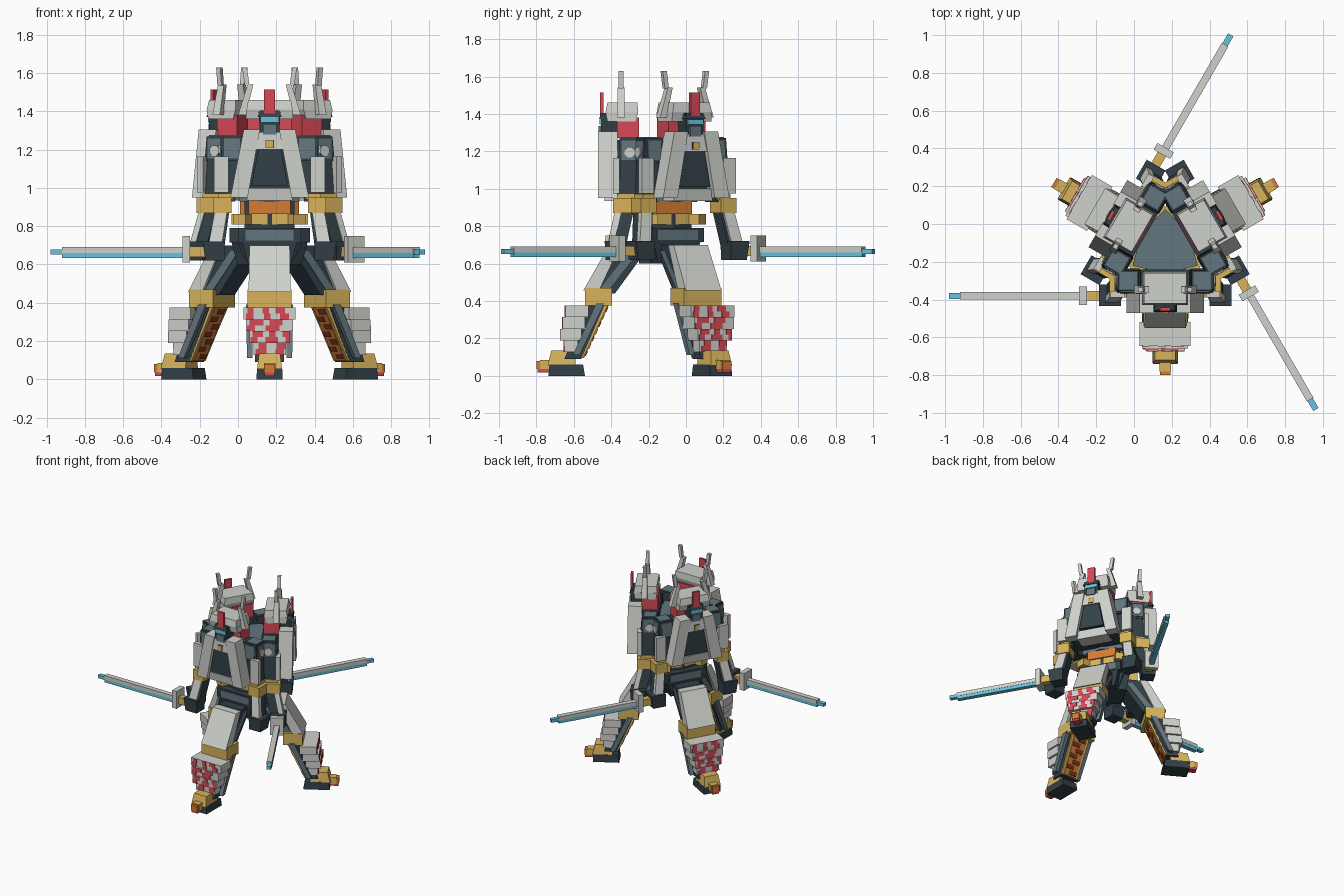
import bpy, bmesh, math, random

random.seed(7)
CENTRE = (0.165, -0.12, 0.0)


def material(name, rgb):
    m = bpy.data.materials.new(name)
    m.diffuse_color = (*rgb, 1)
    return m


LIGHT = material("light_grey", (0.62, 0.635, 0.60))
DARK = material("dark_slate", (0.032, 0.052, 0.063))
SLATE = material("blue_slate", (0.125, 0.18, 0.205))
GOLD = material("gold", (0.68, 0.45, 0.105))
ORANGE = material("orange", (0.66, 0.20, 0.035))
RUST = material("rust", (0.20, 0.04, 0.015))
RED = material("red", (0.68, 0.065, 0.09))
BLUE = material("light_blue", (0.13, 0.56, 0.74))


def make_mesh(name, mat, verts, faces):
    me = bpy.data.meshes.new(name)
    me.from_pydata(verts, [], faces)
    me.materials.append(mat)
    bm = bmesh.new()
    bm.from_mesh(me)
    bmesh.ops.recalc_face_normals(bm, faces=bm.faces)
    bm.to_mesh(me)
    bm.free()
    return me


def emit(name, mat, verts, faces):
    """One mesh, placed three times around the shared centre."""
    me = make_mesh(name, mat, [(x, -r, z) for x, r, z in verts], faces)
    for i in range(3):
        ob = bpy.data.objects.new(f"{name}_{i + 1}", me)
        ob.location = CENTRE
        ob.rotation_euler.z = i * math.tau / 3
        bpy.context.collection.objects.link(ob)


FACES = [(0, 1, 2, 3), (4, 7, 6, 5), (0, 4, 5, 1), (1, 5, 6, 2), (2, 6, 7, 3), (3, 7, 4, 0)]


def block(name, mat, lo, hi, both=False):
    """Six-sided block between two rectangles (x0, x1, r0, r1, z); r points outward."""
    for s in ((1, -1) if both else (1,)):
        v = [(s * x, r, z) for x0, x1, r0, r1, z in (lo, hi)
             for x, r in ((x0, r0), (x1, r0), (x1, r1), (x0, r1))]
        emit(name + ("_left" if s > 0 else "_right") * both, mat, v, FACES)


def box(name, mat, x, r, z, both=False):
    block(name, mat, (*x, *r, z[0]), (*x, *r, z[1]), both)


def disc(name, mat, x0, x1, r, z, rad, n=8):
    for s in (1, -1):
        v = [(s * x, r + rad * math.cos((k + .5) * math.tau / n),
              z + rad * math.sin((k + .5) * math.tau / n)) for x in (x0, x1) for k in range(n)]
        f = [tuple(range(n)), tuple(range(n, 2 * n))]
        f += [(k, (k + 1) % n, n + (k + 1) % n, n + k) for k in range(n)]
        emit(name + ("_left" if s > 0 else "_right"), mat, v, f)


def prism(name, mat, rad0, rad1, z0, z1):
    """Truncated triangle around the shared centre."""
    v = []
    for rad, z in ((rad0, z0), (rad1, z1)):
        for k in range(6):
            a = math.radians(k * 60 - 90)
            q = rad * (1.0 if k % 2 else 0.72)
            v.append((CENTRE[0] + q * math.cos(a), CENTRE[1] + q * math.sin(a), z))
    f = [tuple(range(6)), tuple(range(6, 12))]
    f += [(k, (k + 1) % 6, 6 + (k + 1) % 6, 6 + k) for k in range(6)]
    bpy.context.collection.objects.link(bpy.data.objects.new(name, make_mesh(name, mat, v, f)))


# Shared hub: torso, waist and pelvis
prism("torso_core", SLATE, 0.18, 0.20, 0.93, 1.22)
prism("waist_core", DARK, 0.15, 0.15, 0.78, 0.94)
prism("pelvis_core", DARK, 0.13, 0.20, 0.60, 0.72)

# Waist and belt
box("pelvis_plate", DARK, (-0.165, 0.165), (0.02, 0.148), (0.715, 0.79))
box("pelvis_panel", SLATE, (-0.125, 0.125), (0.10, 0.154), (0.725, 0.78))
block("pelvis_front", DARK, (-0.11, 0.11, 0.0, 0.13, 0.60), (-0.15, 0.15, 0.0, 0.15, 0.74))
box("gold_belt", GOLD, (-0.20, 0.20), (0.03, 0.105), (0.81, 0.865))
box("orange_sash", ORANGE, (-0.11, 0.11), (0.04, 0.115), (0.865, 0.935))

# Chest
block("chest", DARK, (-0.19, 0.19, 0.12, 0.28, 0.95), (-0.13, 0.13, 0.12, 0.30, 1.26))
block("chest_lower_trim", LIGHT, (-0.12, 0.12, 0.2, 0.315, 0.935), (-0.11, 0.11, 0.2, 0.325, 1.0))
block("chest_lapel", LIGHT, (0.115, 0.205, 0.245, 0.35, 0.95), (0.05, 0.135, 0.245, 0.35, 1.305), True)
block("chest_window", DARK, (-0.095, 0.095, 0.27, 0.335, 1.01), (-0.06, 0.06, 0.27, 0.335, 1.2))
block("chest_collar", LIGHT, (-0.085, 0.085, 0.25, 0.345, 1.2), (-0.06, 0.06, 0.25, 0.34, 1.29))
box("chest_gem_rim", DARK, (-0.022, 0.022), (0.34, 0.347), (1.209, 1.251))
box("chest_gem", GOLD, (-0.018, 0.018), (0.34, 0.351), (1.212, 1.248))

# Head, helmet and antennas
block("head", DARK, (-0.05, 0.05, 0.22, 0.335, 1.27), (-0.057, 0.057, 0.22, 0.335, 1.4))
box("visor", BLUE, (-0.048, 0.048), (0.33, 0.343), (1.343, 1.37))
box("face_guard", SLATE, (-0.035, 0.035), (0.33, 0.347), (1.28, 1.335))
block("brow", DARK, (-0.062, 0.062, 0.28, 0.345, 1.372), (-0.05, 0.05, 0.28, 0.335, 1.405))
box("crest", RED, (-0.028, 0.028), (0.322, 0.34), (1.39, 1.515))
box("neck_guard", RED, (-0.115, 0.115), (0.13, 0.25), (1.27, 1.38))
block("helmet_lower", LIGHT, (-0.122, 0.122, 0.15, 0.30, 1.36), (-0.122, 0.122, 0.135, 0.31, 1.41))
block("helmet_top", LIGHT, (-0.12, 0.12, 0.135, 0.31, 1.41), (-0.112, 0.112, 0.14, 0.30, 1.46))
block("antenna_base", LIGHT, (0.125, 0.165, 0.205, 0.25, 1.38), (0.085, 0.115, 0.21, 0.245, 1.54), True)
block("antenna_tip", LIGHT, (0.105, 0.13, 0.215, 0.24, 1.535), (0.118, 0.143, 0.215, 0.24, 1.63), True)

# Arms
block("shoulder", DARK, (0.135, 0.255, 0.115, 0.245, 1.14), (0.14, 0.25, 0.125, 0.235, 1.27), True)
box("shoulder_top_panel", SLATE, (0.15, 0.242), (0.135, 0.227), (1.265, 1.276), True)
block("shoulder_front_panel", SLATE, (0.155, 0.237, 0.2, 0.249, 1.155),
      (0.155, 0.237, 0.2, 0.241, 1.258), True)
block("shoulder_side_panel", SLATE, (0.2, 0.26, 0.135, 0.225, 1.155),
      (0.2, 0.256, 0.135, 0.225, 1.258), True)
disc("shoulder_disc", LIGHT, 0.24, 0.266, 0.18, 1.195, 0.03)
block("upper_arm", DARK, (0.18, 0.265, 0.13, 0.24, 0.93), (0.16, 0.25, 0.12, 0.23, 1.15), True)
box("upper_arm_plate", LIGHT, (0.215, 0.29), (0.235, 0.27), (0.975, 1.165), True)
box("elbow", GOLD, (0.2, 0.295), (0.15, 0.27), (0.87, 0.95), True)
box("elbow_band", GOLD, (0.19, 0.27), (0.135, 0.25), (0.94, 0.972), True)
block("forearm", DARK, (0.235, 0.31, 0.2, 0.285, 0.70), (0.21, 0.28, 0.16, 0.245, 0.88), True)
block("forearm_plate", LIGHT, (0.25, 0.32, 0.265, 0.30, 0.70), (0.22, 0.285, 0.225, 0.26, 0.885), True)
block("hand", DARK, (0.235, 0.335, 0.21, 0.31, 0.62), (0.235, 0.35, 0.2, 0.315, 0.72), True)

# Sword held across the side
box("sword_grip", GOLD, (-0.42, -0.335), (0.235, 0.285), (0.64, 0.695))
box("sword_guard", LIGHT, (-0.455, -0.415), (0.21, 0.31), (0.61, 0.75))
box("sword_spine", LIGHT, (-1.085, -0.45), (0.24, 0.28), (0.66, 0.69))
box("sword_edge", BLUE, (-1.085, -0.45), (0.242, 0.278), (0.635, 0.66))
box("sword_tip", BLUE, (-1.145, -1.08), (0.244, 0.276), (0.652, 0.677))

# Thigh and knee
block("thigh", DARK, (-0.085, 0.085, 0.26, 0.39, 0.44), (-0.095, 0.095, 0.07, 0.22, 0.70))
block("thigh_side_panel", SLATE, (0.07, 0.091, 0.285, 0.335, 0.47),
      (0.07, 0.098, 0.13, 0.18, 0.67), True)
block("thigh_plate", LIGHT, (-0.11, 0.11, 0.345, 0.43, 0.455), (-0.105, 0.105, 0.23, 0.29, 0.70))
box("knee", GOLD, (-0.115, 0.115), (0.275, 0.42), (0.375, 0.47))

# Shin: slanted core with lined back and side rails
block("shin", DARK, (-0.075, 0.075, 0.44, 0.53, 0.09), (-0.085, 0.085, 0.31, 0.41, 0.39))
block("shin_back", ORANGE, (-0.055, 0.055, 0.425, 0.45, 0.095), (-0.06, 0.06, 0.29, 0.32, 0.385))
block("shin_back_trim", GOLD, (0.055, 0.075, 0.43, 0.46, 0.095), (0.06, 0.08, 0.295, 0.33, 0.385), True)
block("shin_rail", SLATE, (0.088, 0.118, 0.45, 0.485, 0.11), (0.093, 0.123, 0.315, 0.36, 0.39), True)
for k in range(7):
    z = 0.105 + k * 0.039
    r = 0.425 - (z - 0.095) * 0.135 / 0.29
    x = 0.02 if k % 2 else -0.02
    block(f"shin_back_mark_{k + 1}", RUST, (x - 0.033, x + 0.033, r - 0.004, r + 0.015, z),
          (x - 0.033, x + 0.033, r - 0.017, r + 0.002, z + 0.028))

# Stepped shin armour with irregular red patches on the front
for k, (w, r0, r1) in enumerate([(0.135, 0.40, 0.525), (0.122, 0.42, 0.54),
                                 (0.105, 0.44, 0.55), (0.085, 0.46, 0.53)]):
    z1 = 0.375 - k * 0.062
    z0 = z1 - 0.062
    box(f"shin_armour_{k + 1}", LIGHT, (-w, w), (r0, r1), (z0, z1))
    for row in range(2):
        x = -w + random.uniform(0.0, 0.04)
        j = 0
        while x < w - 0.02:
            j += 1
            end = min(x + random.uniform(0.03, 0.075), w - 0.002)
            za = z0 + row * 0.031
            box(f"red_patch_{k + 1}_{row + 1}_{j}", RED, (x, end),
                (r1 - 0.003, r1 + 0.004), (za, za + 0.031))
            x = end + random.uniform(0.03, 0.07)

# Foot
block("sole", DARK, (-0.068, 0.068, 0.42, 0.615, 0.0), (-0.066, 0.066, 0.43, 0.61, 0.06))
block("ankle", GOLD, (-0.065, 0.065, 0.47, 0.62, 0.055), (-0.055, 0.055, 0.47, 0.60, 0.135))
box("toe", GOLD, (-0.03, 0.03), (0.60, 0.66), (0.035, 0.085))
box("toe_tip", ORANGE, (-0.028, 0.028), (0.655, 0.68), (0.035, 0.08))
box("toe_base", RED, (-0.027, 0.027), (0.60, 0.675), (0.018, 0.036))
